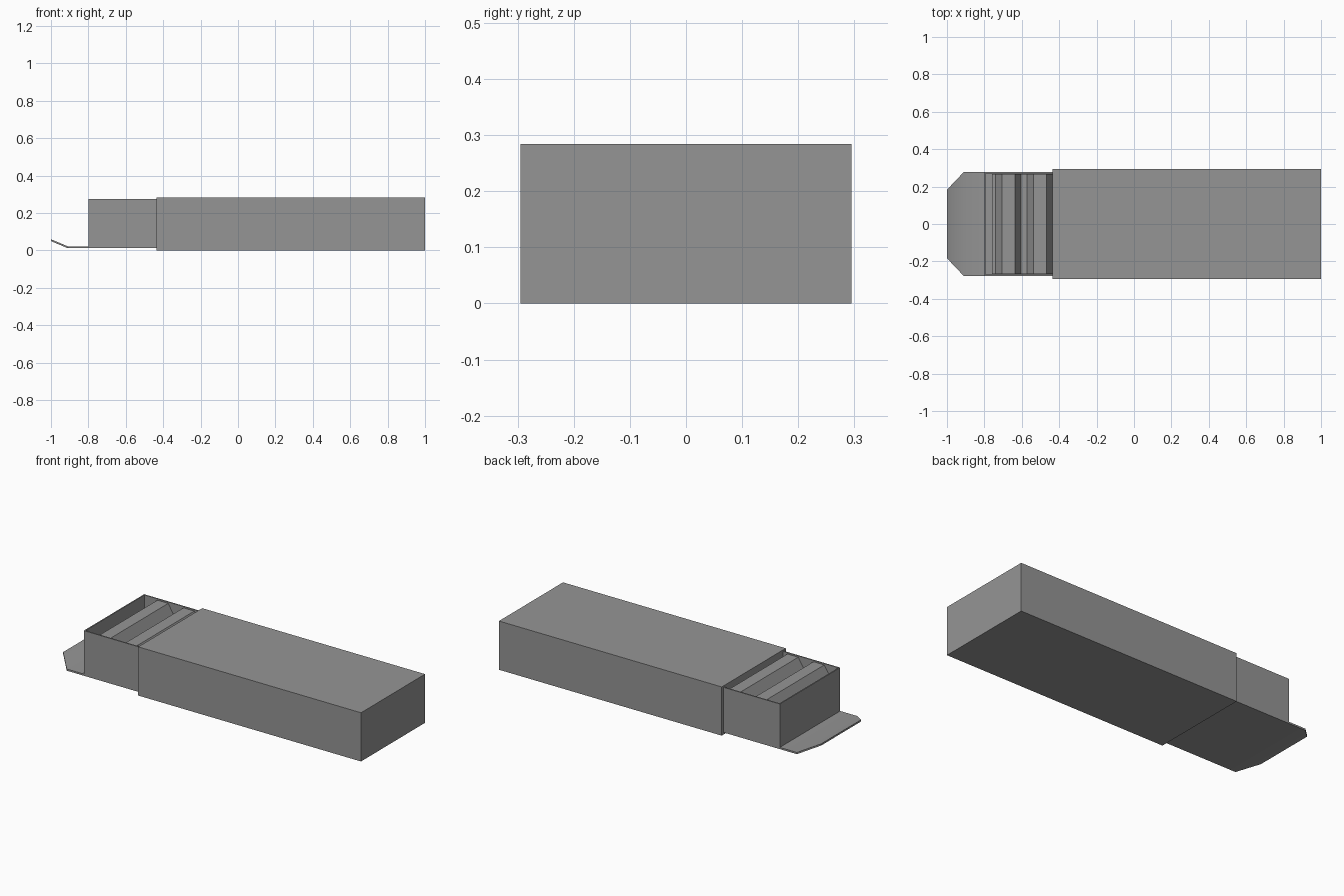
import bpy
import bmesh

if "Cube" in bpy.data.objects:
    bpy.data.objects.remove(bpy.data.objects["Cube"])

# Dark grey card
card = bpy.data.materials.new("dark_grey")
card.diffuse_color = (0.3, 0.3, 0.3, 1.0)
card.use_nodes = True
card.node_tree.nodes["Principled BSDF"].inputs["Base Color"].default_value = card.diffuse_color


def make_object(name, verts, faces):
    mesh = bpy.data.meshes.new(name)
    mesh.from_pydata(verts, [], faces)
    bm = bmesh.new()
    bm.from_mesh(mesh)
    bmesh.ops.recalc_face_normals(bm, faces=bm.faces)
    bm.to_mesh(mesh)
    bm.free()
    mesh.materials.append(card)
    obj = bpy.data.objects.new(name, mesh)
    bpy.context.collection.objects.link(obj)
    return obj


def box(name, x0, x1, half_y, z0, z1, wall=0.0):
    """Closed box, or an open-topped thin-walled one when wall is given."""
    def corners(w, top):
        return [(x, y, z) for x in (x0 + w, x1 - w)
                for y in (-half_y + w, half_y - w) for z in (z0 + w, top)]

    sides = [(0, 1, 3, 2), (4, 6, 7, 5), (0, 4, 5, 1), (2, 3, 7, 6), (0, 2, 6, 4)]
    rim = (1, 5, 7, 3)
    if not wall:
        return make_object(name, corners(0, z1), sides + [rim])
    faces = sides + [tuple(i + 8 for i in q) for q in sides]
    for a, b in zip(rim, rim[1:] + rim[:1]):
        faces.append((a, b, b + 8, a + 8))
    return make_object(name, corners(0, z1) + corners(wall, z1), faces)


# Outer sleeve, its mouth closed around the tray
box("sleeve", -0.437, 1.0, 0.295, 0.0, 0.284)

# Sliding tray, open at the top
box("tray", -0.80, 0.62, 0.278, 0.012, 0.275, wall=0.007)

# Pull flap: flat, then bent up and tapered (x, half width, bottom z)
stations = [(-0.80, 0.278, 0.012), (-0.91, 0.278, 0.012), (-1.0, 0.183, 0.05)]
verts, faces = [], []
for x, w, z in stations:
    verts += [(x, -w, z), (x, w, z), (x, w, z + 0.01), (x, -w, z + 0.01)]
for s in range(len(stations) - 1):
    for k in range(4):
        a, b = s * 4 + k, s * 4 + (k + 1) % 4
        faces.append((a, b, b + 4, a + 4))
faces += [(0, 1, 2, 3), (8, 9, 10, 11)]
flap = make_object("pull_flap", verts, faces)
bpy.context.view_layer.objects.active = flap
flap.select_set(True)
bpy.ops.object.shade_smooth_by_angle()

# Ridged bar: repeated trapezoid ridges extruded across the tray
start, pitch, ridges, top, valley, base = -0.74, 0.168, 8, 0.27, 0.215, 0.019
profile = [(start - 0.02, base), (start - 0.02, valley)]
for i in range(ridges):
    x = start + i * pitch
    profile += [(x, valley), (x + 0.034, top), (x + 0.104, top), (x + 0.136, valley)]
profile += [(profile[-1][0] + 0.02, valley), (profile[-1][0] + 0.02, base)]
n = len(profile)
verts = [(x, y, z) for y in (-0.266, 0.266) for x, z in profile]
faces = [(i, (i + 1) % n, (i + 1) % n + n, i + n) for i in range(n)]
faces += [tuple(range(n)), tuple(range(n, 2 * n))]
make_object("ridged_bar", verts, faces)
